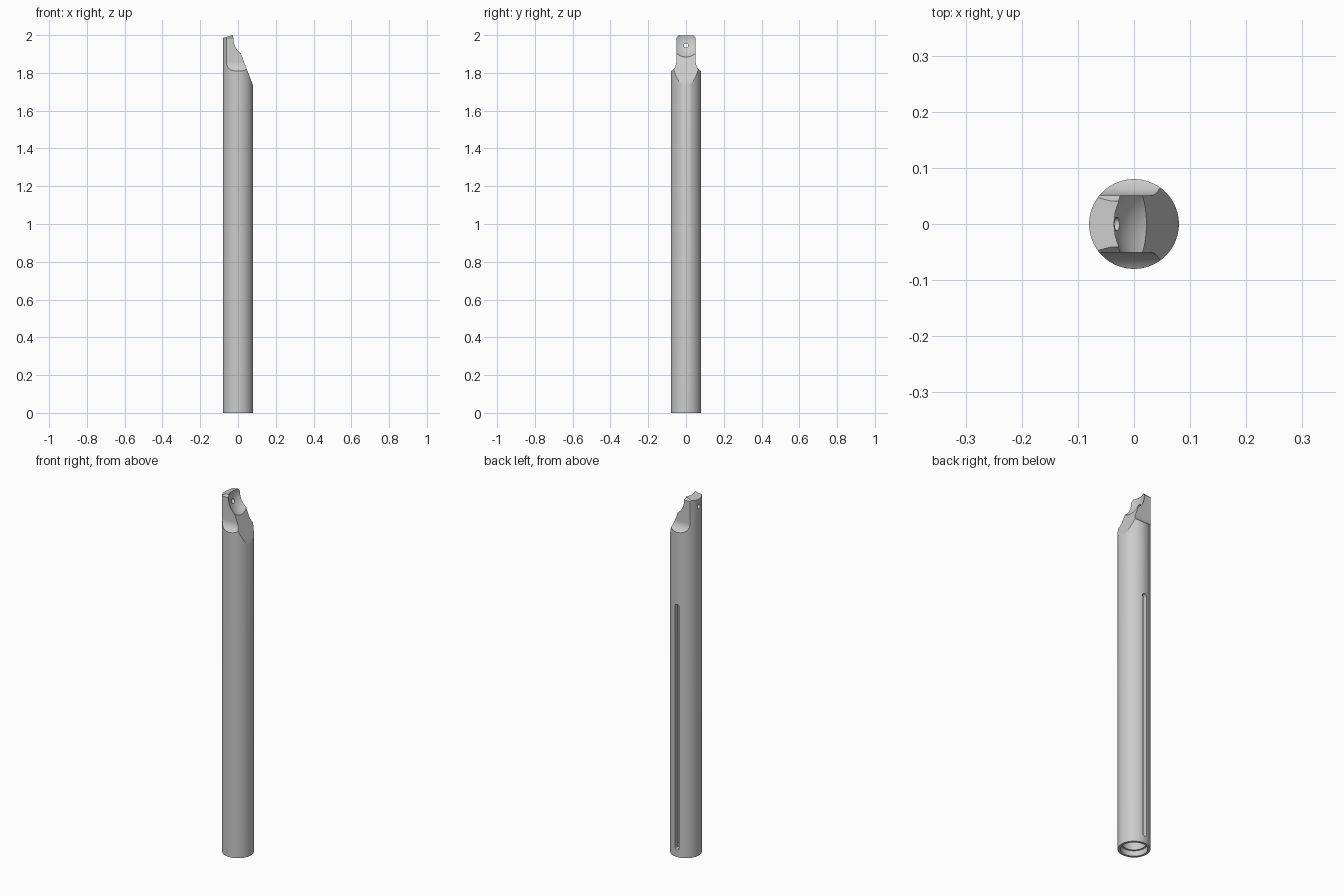
import bpy, bmesh, math
from mathutils import Matrix

old = bpy.data.objects.get("Cube")
if old:
    bpy.data.objects.remove(old, do_unlink=True)

R = 0.08
metal = bpy.data.materials.new("light grey metal")
metal.use_nodes = True
grey = (0.6, 0.6, 0.6, 1)
metal.diffuse_color = grey
metal.node_tree.nodes["Principled BSDF"].inputs["Base Color"].default_value = grey


def make(name, bm):
    bmesh.ops.recalc_face_normals(bm, faces=bm.faces)
    mesh = bpy.data.meshes.new(name)
    bm.to_mesh(mesh)
    bm.free()
    mesh.materials.append(metal)
    ob = bpy.data.objects.new(name, mesh)
    bpy.context.collection.objects.link(ob)
    return ob


def rod(name, r, z0, z1, sides=96):
    bm = bmesh.new()
    bmesh.ops.create_cone(bm, cap_ends=True, segments=sides, radius1=r, radius2=r,
                          depth=z1 - z0, matrix=Matrix.Translation((0, 0, (z0 + z1) / 2)))
    return make(name, bm)


def prism(name, pts, axis, lo, hi):
    """Extrude a (horizontal, z) profile along x or y."""
    def place(a, z, t):
        return (t, a, z) if axis == "x" else (a, t, z)
    bm = bmesh.new()
    face = bm.faces.new([bm.verts.new(place(a, z, lo)) for a, z in pts])
    ext = bmesh.ops.extrude_face_region(bm, geom=[face])
    move = place(0, 0, hi - lo)
    bmesh.ops.translate(bm, vec=move,
                        verts=[v for v in ext["geom"] if isinstance(v, bmesh.types.BMVert)])
    return make(name, bm)


def arc(cx, cz, r, a0, a1, n):
    return [(cx + r * math.cos(math.radians(a0 + (a1 - a0) * i / n)),
             cz + r * math.sin(math.radians(a0 + (a1 - a0) * i / n))) for i in range(n + 1)]


body = rod("tube_body", R, 0, 2.02)
cutters = []

# sloped tip and slightly tilted top
cutters.append(prism("slope_cutter", [(0.1, 1.68), (0.1, 2.1), (-0.06, 2.1)], "y", -0.2, 0.2))
cutters.append(prism("top_cutter", [(-0.1, 1.979), (0.1, 2.037), (0.1, 2.2), (-0.1, 2.2)],
                     "y", -0.2, 0.2))

# flat side cheeks with flared lower ends and a small top chamfer
for side, label in ((1, "back"), (-1, "front")):
    profile = [(0.2, 2.1), (0.032, 2.1), (0.041, 1.996), (0.051, 1.985)]
    profile += arc(0.111, 1.86, 0.06, 180, 250, 14) + [(0.2, 1.8)]
    cutters.append(prism(label + "_cheek_cutter", [(side * a, z) for a, z in profile],
                         "x", -0.2, 0.2))

# rounded scoop in the tip
bm = bmesh.new()
bmesh.ops.create_uvsphere(bm, u_segments=64, v_segments=40, radius=0.107,
                          matrix=Matrix.Translation((0.07, 0, 1.98)))
cutters.append(make("scoop_cutter", bm))

# small hole through the tip wall
cutters.append(prism("hole_cutter", arc(0, 1.945, 0.012, 0, 345, 23), "x", -0.2, 0.02))

# stepped bore from the bottom
cutters.append(rod("bore_cutter", 0.058, -0.05, 1.55))
cutters.append(rod("counterbore_cutter", 0.067, -0.06, 0.03))

# long round-ended slot in the back wall
slot = arc(0, 1.395, 0.0125, 0, 180, 12) + arc(0, 0.052, 0.0125, 180, 360, 12)
cutters.append(prism("slot_cutter", slot, "y", 0.03, 0.2))

# carve the body
bpy.context.view_layer.objects.active = body
for cutter in cutters:
    cutter.hide_render = True
    mod = body.modifiers.new(cutter.name, "BOOLEAN")
    mod.operation = "DIFFERENCE"
    mod.solver = "EXACT"
    mod.object = cutter
    bpy.ops.object.modifier_apply(modifier=mod.name)
for cutter in cutters:
    bpy.data.objects.remove(cutter, do_unlink=True)

bpy.ops.object.select_all(action="DESELECT")
body.select_set(True)
bpy.ops.object.shade_smooth_by_angle(angle=math.radians(25))
